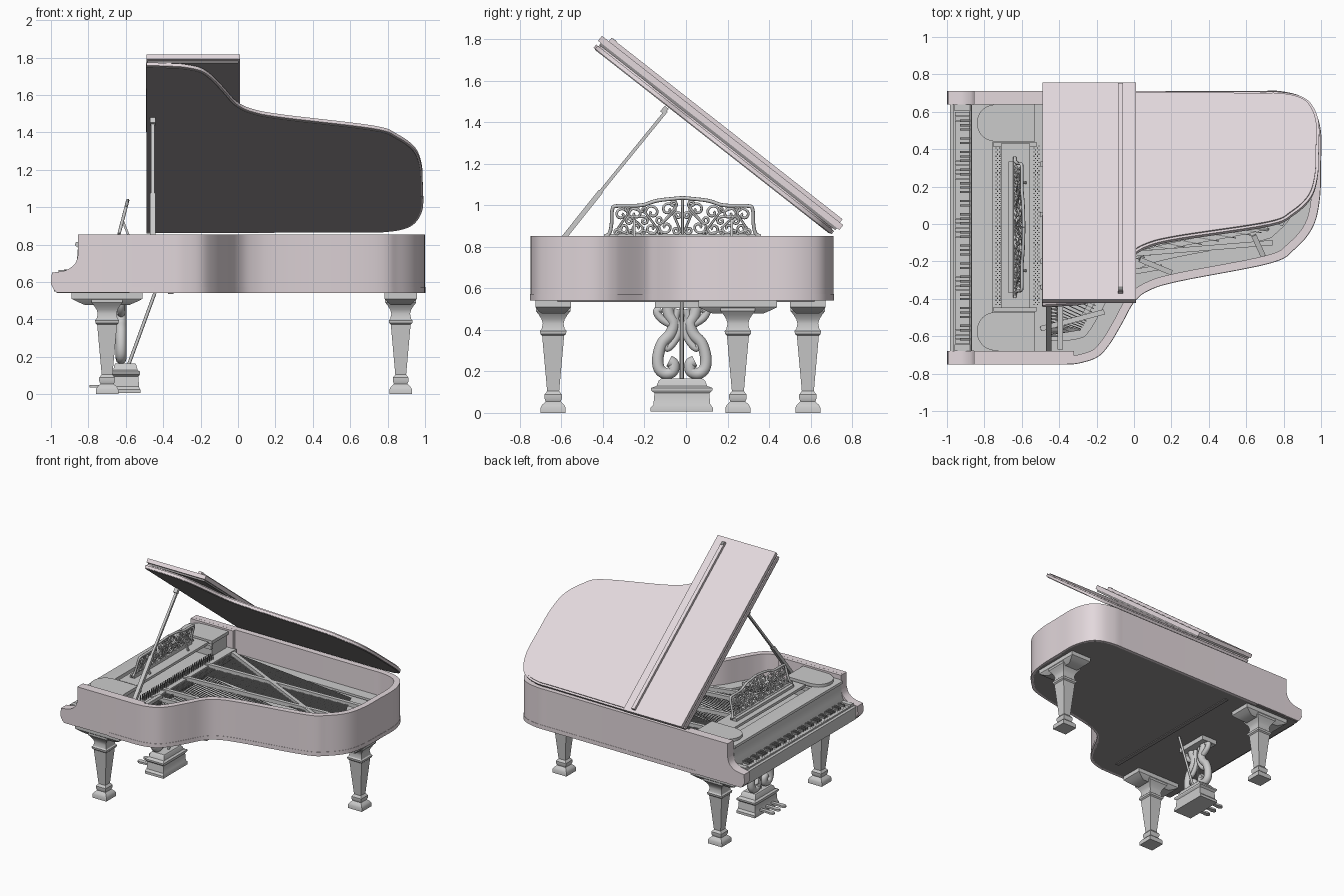
import bpy, bmesh, math
from mathutils import Vector, Matrix


def material(name, rgb):
    m = bpy.data.materials.new(name)
    m.diffuse_color = (*rgb, 1)
    return m


PINK = material("rose_lacquer", (0.77, 0.69, 0.72))
DARK = material("dark_wood", (0.29, 0.275, 0.28))
IRON = material("dark_metal", (0.25, 0.25, 0.25))


def link(name, bm, mat=None, angle=32):
    bmesh.ops.recalc_face_normals(bm, faces=bm.faces)
    me = bpy.data.meshes.new(name)
    bm.to_mesh(me)
    bm.free()
    me.shade_smooth()
    me.set_sharp_from_angle(angle=math.radians(angle))
    if mat:
        me.materials.append(mat)
    ob = bpy.data.objects.new(name, me)
    bpy.context.collection.objects.link(ob)
    return ob


def flat(a, b, h): return (a, b, h)
def side(a, b, h): return (a, h, b)


# lid plane: y measured on the closed lid, h is height above its underside
def lid_map(x, y, h):
    t, s = math.radians(38.1), 0.71 - y
    return (x, 0.70 - s * math.cos(t) + h * math.sin(t), 0.856 + s * math.sin(t) + h * math.cos(t))


def prism(name, pts, h0, h1, mat=None, fn=flat):
    bm = bmesh.new()
    lo = [bm.verts.new(fn(p[0], p[1], h0)) for p in pts]
    hi = [bm.verts.new(fn(p[0], p[1], h1)) for p in pts]
    bm.faces.new(lo)
    bm.faces.new(hi)
    for i in range(len(pts)):
        j = (i + 1) % len(pts)
        bm.faces.new((lo[i], lo[j], hi[j], hi[i]))
    return link(name, bm, mat)


def rect(x0, x1, y0, y1): return [(x0, y0), (x1, y0), (x1, y1), (x0, y1)]


def beams(name, items, mat=None):
    """items: (start, end, width, height) straight bars in one mesh"""
    bm = bmesh.new()
    for p, q, w, h in items:
        p, q = Vector(p), Vector(q)
        d = q - p
        m = Matrix.Translation((p + q) / 2) @ d.to_track_quat('X', 'Z').to_matrix().to_4x4()
        bmesh.ops.create_cube(bm, size=1, matrix=m @ Matrix.Diagonal((d.length, w, h, 1)))
    return link(name, bm, mat)


def loft(name, profile, x, y, sx=1, sy=1):
    """square section stacked along z from (half width, z) pairs"""
    bm, prev = bmesh.new(), None
    for r, z in profile:
        ring = [bm.verts.new((x + i * r * sx, y + j * r * sy, z)) for i, j in ((-1, -1), (1, -1), (1, 1), (-1, 1))]
        if prev:
            for k in range(4):
                bm.faces.new((prev[k], prev[(k + 1) % 4], ring[(k + 1) % 4], ring[k]))
        else:
            bm.faces.new(ring)
        prev = ring
    bm.faces.new(prev)
    return link(name, bm)


def smooth(pts, n=6):
    p = [Vector(v) for v in pts]
    p = [p[0]] + p + [p[-1]]
    out = []
    for i in range(1, len(p) - 2):
        a, b, c, d = p[i - 1:i + 3]
        for k in range(n):
            t = k / n
            out.append(0.5 * (2 * b + (c - a) * t + (2 * a - 5 * b + 4 * c - d) * t * t + (3 * b - a - 3 * c + d) * t ** 3))
    return out + [p[-1]]


def offset(path, d):
    out = []
    for i, p in enumerate(path):
        t = (path[min(i + 1, len(path) - 1)] - path[max(i - 1, 0)]).normalized()
        out.append(p + Vector((-t.y, t.x)) * d)
    return out


def strip(name, path, d0, d1, z0, z1, mat=None):
    return prism(name, offset(path, d0) + offset(path, d1)[::-1], z0, z1, mat)


def tubes(name, lines, radius, res=2):
    cu = bpy.data.curves.new(name, 'CURVE')
    cu.dimensions, cu.bevel_depth, cu.bevel_resolution, cu.use_fill_caps = '3D', radius, res, True
    for line in lines:
        s = cu.splines.new('POLY')
        s.points.add(len(line) - 1)
        for q, p in zip(s.points, line):
            q.co = (*p, 1)
        s.use_smooth = True
    ob = bpy.data.objects.new(name, cu)
    bpy.context.collection.objects.link(ob)
    return ob


def scroll(c1, r1, d1, c2, r2, d2, turns=1.1, n=16):
    """two spirals joined by a common tangent"""
    phi = math.atan2(c2[1] - c1[1], c2[0] - c1[0])
    pts = []
    for c, r, d, out in ((c1, r1, d1, True), (c2, r2, d2, False)):
        for k in range(n + 1):
            f = k / n
            a = phi - d * math.pi / 2 + d * 2 * math.pi * turns * (f - 1 if out else f)
            rr = r * (0.2 + 0.8 * (f if out else 1 - f))
            pts.append((c[0] + rr * math.cos(a), c[1] + rr * math.sin(a)))
    return pts


# body outline: bent side, tail and straight spine
bend = smooth([(-0.36, -0.75), (-0.29, -0.743), (-0.195, -0.71), (-0.13, -0.64), (-0.067, -0.535), (0, -0.417),
               (0.083, -0.353), (0.243, -0.305), (0.725, -0.21), (0.858, -0.134), (0.955, -0.016), (0.992, 0.134),
               (0.998, 0.32), (0.997, 0.5), (0.955, 0.625), (0.885, 0.684), (0.78, 0.709), (0.7, 0.71)])


def outline(x): return [Vector((x, -0.75))] + bend + [Vector((x, 0.71))]


case = outline(-0.855)
strip("case_rim", case, 0, 0.045, 0.545, 0.853, PINK)
strip("case_moulding", outline(-0.58), -0.002, 0.02, 0.541, 0.572, PINK)
prism("case_bottom", offset(outline(-0.97), 0.012), 0.541, 0.56, DARK)
prism("soundboard", offset(case, 0.02), 0.63, 0.645)
beams("bottom_beam", [((-0.36, -0.62, 0.54), (-0.36, 0.62, 0.54), 0.03, 0.01)], DARK)

# arms at the keyboard end, with thick inner cheeks
arm = [(-0.85, 0.853), (-0.855, 0.853)] + [tuple(p) for p in smooth(
    [(-0.855, 0.745), (-0.87, 0.70), (-0.91, 0.667), (-0.95, 0.656), (-0.995, 0.65)], 4)] + \
    [(-1, 0.59), (-0.985, 0.56), (-0.968, 0.543), (-0.85, 0.543)]
for label, y0, y1, c0, c1 in (("right", -0.75, -0.68, -0.72, -0.68), ("left", 0.64, 0.71, 0.64, 0.68)):
    prism("arm_" + label, arm, y0, y1, PINK, side)
    prism("arm_cheek_" + label, rect(-0.852, -0.49 if c0 > 0 else -0.32, c0, c1), 0.56, 0.8525, PINK)

# keyboard
prism("key_bed", [(-0.985, 0.55), (-0.985, 0.645), (-0.962, 0.645), (-0.962, 0.625), (-0.75, 0.625), (-0.75, 0.55)],
      -0.68, 0.64, None, side)
kw = 1.24 / 52
beams("white_keys", [((-0.957, -0.64 + kw * (i + 0.5), 0.64), (-0.86, -0.64 + kw * (i + 0.5), 0.64), kw * 0.96, 0.025)
                     for i in range(52)])
beams("black_keys", [((-0.93, -0.64 + kw * (i + 1), 0.658), (-0.86, -0.64 + kw * (i + 1), 0.658), kw * 0.5, 0.02)
                     for i in range(51) if i % 7 in (0, 2, 3, 5, 6)], IRON)
for label, y0, y1 in (("right", -0.68, -0.645), ("left", 0.605, 0.64)):
    prism("key_block_" + label, rect(-0.96, -0.86, y0, y1), 0.62, 0.665)
prism("fallboard", [(-0.88, 0.66), (-0.862, 0.70), (-0.856, 0.785), (-0.872, 0.795), (-0.868, 0.812), (-0.84, 0.818),
                    (-0.755, 0.818), (-0.755, 0.64), (-0.88, 0.64)], -0.68, 0.64, None, side)

# iron plate with struts, pins, dampers and strings
strip("plate_border", outline(-0.5), 0.04, 0.13, 0.655, 0.672)
prism("pin_block", rect(-0.756, -0.47, -0.69, 0.65), 0.64, 0.715)
struts = [((-0.5, -0.56), (-0.16, -0.47)), ((-0.5, -0.34), (0.15, -0.23)), ((-0.5, -0.2), (0.74, -0.1)),
          ((-0.5, 0.05), (0.88, 0.2)), ((-0.5, 0.32), (0.87, 0.42)), ((-0.45, 0.58), (0.80, 0.0)),
          ((0.03, -0.19), (0.2, -0.26)), ((0.64, -0.06), (0.69, -0.17))]
beams("plate_struts", [((*p, 0.712), (*q, 0.685), 0.028, 0.03) for p, q in struts])
beams("tuning_pins", [((x + 0.008 * (i % 2), -0.43 + i * 0.011, 0.71), (x + 0.008 * (i % 2), -0.43 + i * 0.011, 0.75),
                       0.006, 0.006) for x in (-0.738, -0.718, -0.535, -0.515) for i in range(78)], IRON)
beams("dampers", [((-0.47, -0.6 + i * 0.018, 0.695), (-0.41, -0.6 + i * 0.018, 0.695), 0.009, 0.02)
                  for i in range(64)], IRON)
ends = offset(bend, 0.17)[10:54]
strings = [((-0.5, -0.6 + 0.85 * i / len(ends), 0.69), (e.x, e.y, 0.678), 0.005, 0.004) for i, e in enumerate(ends)]
strings += [((-0.5, 0.22 + 0.4 * i / 30, 0.698), (0.82 - 0.2 * i / 30, 0.08 + 0.42 * i / 30, 0.682), 0.006, 0.005)
            for i in range(31)]
beams("strings", strings, IRON)
prism("treble_bridge", offset(bend, 0.18)[20:54] + offset(bend, 0.21)[20:54][::-1], 0.64, 0.675)

# rounded side boards and music shelf
for label, y0, y1 in (("right", -0.678, -0.47), ("left", 0.44, 0.64)):
    c, r = (y0 + y1) / 2, (y1 - y0) / 2
    rnd = [(-0.72 - 0.12 * abs(math.cos(a)) ** 0.8, c + r * math.sin(a))
           for a in [math.pi / 2 - math.pi * k / 20 for k in range(21)]]
    prism("side_board_" + label, rnd + [(-0.53, y0), (-0.53, y1)], 0.815, 0.84)
    prism("side_board_rail_" + label, rect(-0.75, -0.54, y0 + 0.01, y1 - 0.01), 0.70, 0.82)
prism("music_shelf", rect(-0.71, -0.555, -0.45, 0.43), 0.81, 0.83)
beams("shelf_rails", [((-0.75, y, 0.80), (-0.52, y, 0.80), 0.025, 0.03) for y in (-0.455, 0.425)])


# fretwork music desk, leaning back
def desk(a, b): return (-0.638 + 0.26 * b, -0.017 + a, 0.85 + b)


half = smooth([(0.375, 0), (0.352, 0.015), (0.342, 0.06), (0.338, 0.13), (0.315, 0.147), (0.2, 0.15),
               (0.12, 0.173), (0, 0.186)], 5)
fret = [scroll((0.295, 0.105), 0.033, 1, (0.285, 0.04), 0.028, -1), scroll((0.22, 0.04), 0.03, -1, (0.225, 0.108), 0.034, 1),
        scroll((0.145, 0.115), 0.036, -1, (0.15, 0.038), 0.03, 1), scroll((0.08, 0.045), 0.034, 1, (0.07, 0.13), 0.036, -1),
        scroll((0.03, 0.03), 0.02, -1, (0.022, 0.10), 0.02, 1), scroll((0.255, 0.075), 0.02, 1, (0.185, 0.075), 0.02, 1),
        scroll((0.11, 0.08), 0.02, -1, (0.045, 0.155), 0.018, -1), scroll((0.315, 0.02), 0.014, 1, (0.25, 0.02), 0.014, -1),
        scroll((0.265, 0.13), 0.013, 1, (0.185, 0.13), 0.013, -1), scroll((0.19, 0.018), 0.012, 1, (0.11, 0.018), 0.012, -1)]
tubes("music_desk_frame", [[desk(m * p.x, p.y) for p in half] for m in (1, -1)] + [[desk(-0.375, 0.004), desk(0.375, 0.004)]], 0.009)
tubes("music_desk_fretwork", [[desk(m * a, b) for a, b in s] for s in fret for m in (1, -1)] +
      [[desk(0, 0), desk(0, 0.18)]], 0.0066, 1)
beams("music_desk_ledge", [((-0.65, -0.37, 0.842), (-0.65, 0.335, 0.842), 0.04, 0.02)])
beams("music_desk_stays", [((-0.58, y, 0.835), (-0.617, y, 0.93), 0.012, 0.012) for y in (-0.25, 0.22)])

# raised lid with folded front flap and its long raised hinge
lid = [Vector((-0.49, -0.748))] + offset(bend, 0.01) + [Vector((-0.49, 0.708))]
prism("lid", lid, 0.004, 0.024, PINK, lid_map)
prism("lid_lining", offset(lid, 0.01), 0, 0.005, DARK, lid_map)
prism("lid_top_step", offset(lid, 0.014), 0.024, 0.032, PINK, lid_map)
prism("flap_lining", rect(-0.483, 0.003, -0.735, 0.71), 0.031, 0.044, DARK, lid_map)
prism("flap", rect(-0.49, 0.01, -0.752, 0.725), 0.044, 0.074, PINK, lid_map)
prism("flap_hinge", rect(-0.085, -0.058, -0.71, 0.705), 0.073, 0.094, PINK, lid_map)
prism("flap_hinge_catch", rect(-0.083, -0.06, -0.705, -0.68), 0.09, 0.097, IRON, lid_map)

# lid prop
beams("lid_prop", [((-0.455, -0.67, 0.742), (-0.455, -0.41, 1.068), 0.03, 0.024),
                   ((-0.455, -0.41, 1.068), (-0.455, -0.095, 1.455), 0.018, 0.016),
                   ((-0.455, -0.115, 1.445), (-0.455, -0.093, 1.472), 0.03, 0.024)])
beams("short_prop", [((-0.395, -0.67, 0.765), (-0.395, -0.38, 0.765), 0.03, 0.025)])

# legs: tapered square posts with spread mounting plates
post = [(0.06, 0), (0.06, 0.026), (0.052, 0.04), (0.036, 0.055), (0.042, 0.07), (0.042, 0.088), (0.029, 0.105),
        (0.053, 0.372), (0.062, 0.38), (0.064, 0.395), (0.056, 0.403), (0.05, 0.43), (0.056, 0.452), (0.07, 0.474),
        (0.083, 0.49), (0.083, 0.535)]
plate = [(0.055, 0.478), (0.07, 0.492), (0.083, 0.506), (0.086, 0.51), (0.086, 0.542)]
for label, x, y, sx, sy in (("front_right", -0.70, -0.64, 2.2, 1), ("front_left", -0.70, 0.587, 2.2, 1), ("tail", 0.87, 0.25, 1, 2.2)):
    loft("leg_" + label, post, x, y)
    loft("leg_plate_" + label, plate, x, y, sx, sy)

# pedal lyre: box, scrolled pillars, pedals and brace
loft("pedal_box", [(0.15, 0.006), (0.15, 0.025), (0.137, 0.04), (0.132, 0.095), (0.148, 0.108), (0.148, 0.12),
                   (0.122, 0.13), (0.112, 0.155), (0.10, 0.165)], -0.602, -0.02, 0.53, 1)
prism("lyre_top_plate", rect(-0.69, -0.56, -0.15, 0.11), 0.505, 0.542)
ribbons = [([(0.07, 0.51), (0.06, 0.47), (0.04, 0.43), (0.055, 0.38), (0.095, 0.335), (0.115, 0.27), (0.11, 0.215),
             (0.08, 0.19), (0.045, 0.2), (0.04, 0.235), (0.062, 0.25)], 0.029),
           ([(0.03, 0.42), (0.07, 0.435), (0.105, 0.46), (0.12, 0.49), (0.10, 0.502)], 0.02),
           ([(0.02, 0.5), (0.03, 0.45), (0.012, 0.40), (0.035, 0.345), (0.07, 0.31), (0.08, 0.34)], 0.018)]
for i, (pts, r) in enumerate(ribbons):
    line = smooth(pts, 5)
    tubes("lyre_scroll_%d" % (i + 1), [[(-0.625, -0.02 + m * p.x, p.y) for p in line] for m in (1, -1)], r, 3)
tubes("lyre_rods", [[(-0.625, y, 0.15), (-0.625, y, 0.51)] for y in (-0.027, -0.013)], 0.004)
tubes("lyre_brace", [[(-0.445, -0.02, 0.54), (-0.595, -0.02, 0.13)]], 0.009)
for i, y in enumerate((-0.09, -0.02, 0.05)):
    toe = [(-0.765 + 0.03 * math.cos(a), y + 0.019 * math.sin(a)) for a in [math.radians(60 + 24 * k) for k in range(11)]]
    prism("pedal_%d" % (i + 1), toe + [(-0.66, y - 0.01), (-0.66, y + 0.01)], 0.036, 0.05)
